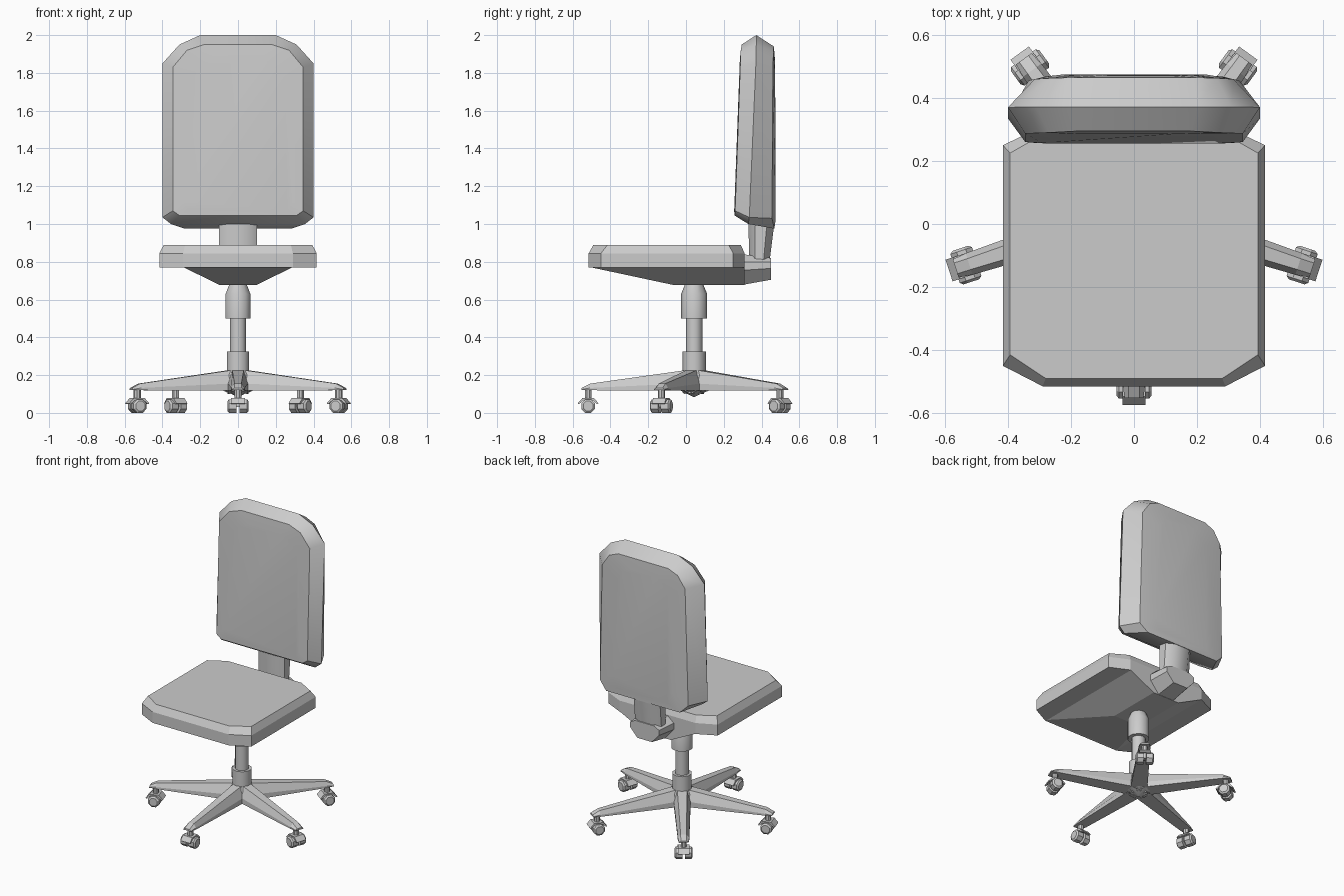
import bpy, bmesh, math
from mathutils import Matrix, Vector

if "Cube" in bpy.data.objects:
    bpy.data.objects.remove(bpy.data.objects["Cube"])

AXIS_Y = 0.043  # column and base centre


def loft(name, rings, matrix=Matrix(), smooth=None):
    """Skin equal-length rings and cap both ends."""
    bm = bmesh.new()
    vs = [[bm.verts.new(matrix @ Vector(p)) for p in r] for r in rings]
    n = len(rings[0])
    for a, b in zip(vs, vs[1:]):
        for i in range(n):
            j = (i + 1) % n
            bm.faces.new((a[i], a[j], b[j], b[i]))
    bm.faces.new(vs[0][::-1])
    bm.faces.new(vs[-1])
    bmesh.ops.recalc_face_normals(bm, faces=bm.faces)
    me = bpy.data.meshes.new(name)
    bm.to_mesh(me)
    bm.free()
    ob = bpy.data.objects.new(name, me)
    bpy.context.collection.objects.link(ob)
    if smooth:
        bpy.ops.object.select_all(action='DESELECT')
        ob.select_set(True)
        bpy.context.view_layer.objects.active = ob
        bpy.ops.object.shade_smooth_by_angle(angle=math.radians(smooth))
    return ob


def mirrored(half):
    """Close a right-hand half outline across x = 0."""
    return list(half) + [(-x, y, z) for x, y, z in reversed(half)]


def octagon(x, y0, y1, cx, cf, cb, z):
    return mirrored([(x - cx, y0, z), (x, y0 + cf, z), (x, y1 - cb, z), (x - cx, y1, z)])


def circle(r, z, n=8):
    return [(r * math.cos(2 * math.pi * (i + .5) / n),
             r * math.sin(2 * math.pi * (i + .5) / n), z) for i in range(n)]


# Seat cushion and the wedge beneath it
loft("seat", [octagon(.416, -.515, .31, .126, .065, .06, .77),
              octagon(.416, -.515, .31, .126, .065, .06, .845),
              octagon(.393, -.49, .29, .113, .075, .065, .89)])
loft("seat_underside", [mirrored([(.29, -.51, .772), (.29, .31, .772)]),
                        mirrored([(.1, -.07, .678), (.1, .31, .678)])])

# Backrest: front face, front rim, widest outline, back rim, back face
loft("backrest", [
    mirrored([(.12, .285, 1.87), (.19, .285, 1.84), (.25, .284, 1.78), (.29, .257, 1.12), (.26, .255, 1.07)]),
    mirrored([(.18, .295, 1.95), (.27, .29, 1.92), (.345, .287, 1.83), (.345, .26, 1.07), (.31, .257, 1.045)]),
    mirrored([(.2, .372, 2.0), (.31, .372, 1.95), (.4, .37, 1.85), (.4, .335, 1.035), (.355, .33, 1.0)]),
    mirrored([(.19, .465, 1.94), (.26, .463, 1.91), (.315, .46, 1.83), (.335, .455, 1.03), (.28, .468, .975)]),
    mirrored([(.1, .472, 1.86), (.15, .472, 1.83), (.19, .472, 1.77), (.23, .474, 1.1), (.19, .474, 1.02)]),
], smooth=35)

# Backrest stem and tilt bracket
loft("backrest_stem", [
    mirrored([(.055, .335, .8), (.1, .365, .8), (.1, .41, .8), (.055, .442, .8)]),
    mirrored([(.055, .33, 1.02), (.1, .365, 1.02), (.1, .43, 1.02), (.055, .47, 1.02)]),
], smooth=50)
loft("tilt_bracket", [
    mirrored([(.08, .3, .84), (.125, .3, .8), (.125, .3, .755), (.06, .3, .678)]),
    mirrored([(.07, .45, .82), (.11, .45, .8), (.11, .45, .765), (.055, .45, .705)]),
])

# Gas lift column
centre = Matrix.Translation((0, AXIS_Y, 0))
for name, steps in {
    "column_sleeve": [(.069, .5), (.069, .63), (.044, .69)],
    "column_rod": [(.044, .3), (.044, .51)],
    "base_collar": [(.062, .19), (.062, .325)],
    "base_hub": [(.004, .085), (.08, .122), (.075, .2), (.06, .225)],
}.items():
    loft(name, [circle(r, z, 10) for r, z in steps], centre, smooth=40)

# Star base: five tapered arms, each with a twin-wheel caster
for k in range(5):
    turn = centre @ Matrix.Rotation(math.radians(-90 + 72 * k), 4, 'Z')

    arm = [(0, .055, .035, .1, .228), (.06, .052, .03, .118, .224),
           (.55, .036, .018, .12, .155), (.595, .03, .018, .12, .132)]
    loft(f"base_arm_{k}", [[(r, -w, z0), (r, w, z0), (r, w, z0 + (z1 - z0) * .35), (r, t, z1),
                            (r, -t, z1), (r, -w, z0 + (z1 - z0) * .35)]
                           for r, w, t, z0, z1 in arm], turn)

    spot = turn @ Matrix.Translation((.561, 0, 0))
    loft(f"caster_stem_{k}", [circle(.019, .03), circle(.019, .125)], spot)

    # Arched hood over the wheels
    hood = [(-.056, .05), (-.03, .079), (.03, .079), (.056, .05),
            (.048, .046), (.025, .066), (-.025, .066), (-.048, .046)]
    loft(f"caster_hood_{k}", [[(x, y, z) for x, z in hood] for y in (-.036, .036)], spot)

    # Wheels turn on a tangential axle
    axle = spot @ Matrix.Translation((0, 0, .036)) @ Matrix.Rotation(math.pi / 2, 4, 'X')
    for side, s in (("a", -1), ("b", 1)):
        loft(f"caster_wheel_{k}_{side}",
             [circle(.039, .008 * s), circle(.039, .048 * s), circle(.028, .056 * s)], axle)
